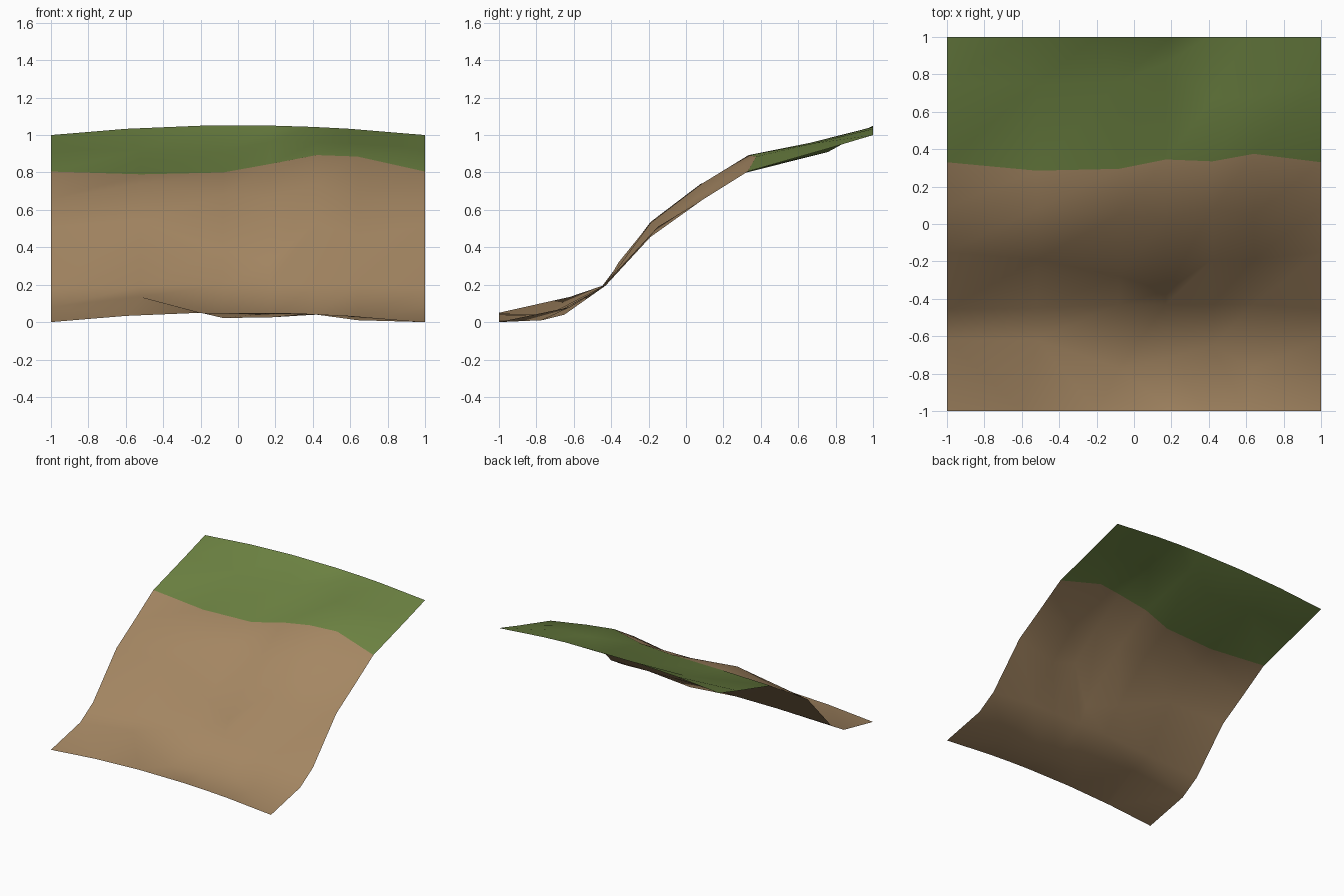
import bpy, math

if "Cube" in bpy.data.objects:
    bpy.data.objects.remove(bpy.data.objects["Cube"])

def material(name, rgb):
    m = bpy.data.materials.new(name)
    m.diffuse_color = (*rgb, 1)
    m.use_nodes = True
    m.node_tree.nodes["Principled BSDF"].inputs["Base Color"].default_value = m.diffuse_color
    return m

brown = material("earth_brown", (0.375, 0.242, 0.124))
green = material("grass_green", (0.150, 0.223, 0.054))

# Slope profiles (y, z) from toe to grass, shared by both outer sides
side = [(-.62, .08), (-.455, .18), (-.15, .51), (.09, .655), (.33, .805), (.75, .925)]
# (edge x, inner x, profile)
columns = [
    (-1, -1, side),
    (-.6, -.52, [(-.62, .135), (-.45, .19), (-.19, .535), (.08, .74), (.285, .79), (.75, .92)]),
    (-.2, -.08, [(-.77, .022), (-.43, .20), (-.28, .385), (.05, .68), (.295, .80), (.76, .91)]),
    (.2, .17, [(-.72, .025), (-.43, .20), (-.36, .32), (.03, .665), (.345, .845), (.86, .965)]),
    (.4, .42, [(-.65, .04), (-.43, .20), (-.19, .53), (.08, .737), (.335, .893), (.67, .96)]),
    (.6, .64, [(-.77, .01), (-.43, .195), (-.19, .455), (.05, .66), (.375, .885), (.68, .955)]),
    (1, 1, side),
]

# Front and back rims arch gently by the same amount
verts = []
for edge_x, inner_x, profile in columns:
    arch = .052 * (1 - edge_x ** 2)
    verts.append((edge_x, -1, arch))
    verts += [(inner_x, y, z) for y, z in profile]
    verts.append((edge_x, 1, 1 + arch))

# Triangulated sheet; the last two bands are grass
rows = len(side) + 2
faces, mats = [], []
for c in range(len(columns) - 1):
    for r in range(rows - 1):
        a = c * rows + r
        b, d, e = a + rows, a + 1, a + rows + 1
        faces += [(a, b, d), (b, e, d)] if r == 0 else [(a, b, e), (a, e, d)]
        mats += [1 if r >= 5 else 0] * 2

mesh = bpy.data.meshes.new("hillside")
mesh.from_pydata(verts, [], faces)
mesh.materials.append(brown)
mesh.materials.append(green)
for poly, m in zip(mesh.polygons, mats):
    poly.material_index = m
    poly.use_smooth = True
hill = bpy.data.objects.new("hillside", mesh)
bpy.context.collection.objects.link(hill)
